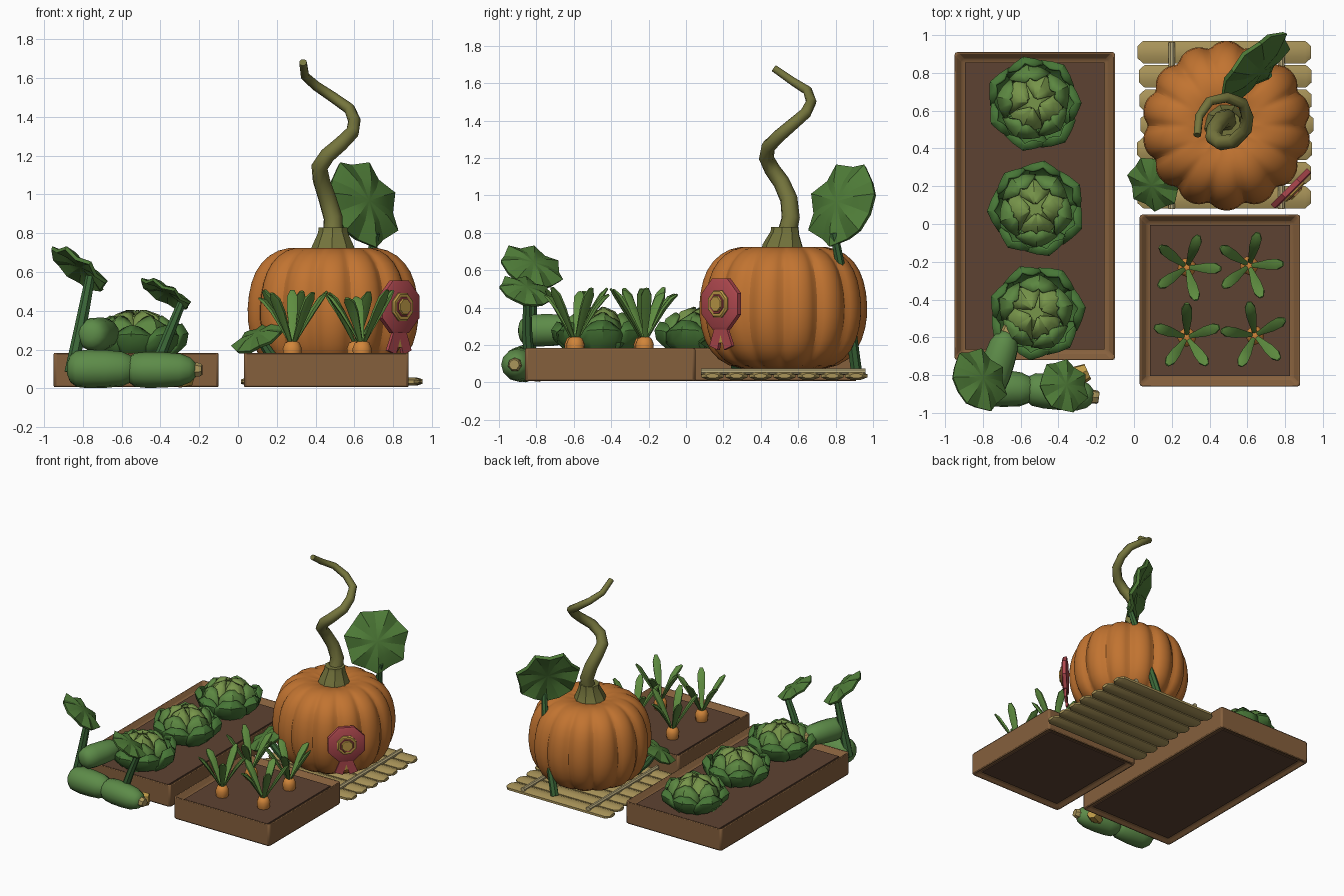
import bpy, bmesh, random
from math import sin, cos, pi, radians
from mathutils import Vector

if "Cube" in bpy.data.objects:
    bpy.data.objects.remove(bpy.data.objects["Cube"])

random.seed(4)


def mat(name, hexcol):
    m = bpy.data.materials.new(name)
    lin = [(int(hexcol[i:i + 2], 16) / 255) ** 2.2 for i in (0, 2, 4)]
    m.diffuse_color = (*lin, 1)
    m.use_nodes = True
    m.node_tree.nodes["Principled BSDF"].inputs["Base Color"].default_value = m.diffuse_color
    return m


WOOD, SOIL = mat("wood", "84603F"), mat("soil", "5E4435")
STRAW, PALE = mat("straw", "A8935A"), mat("pale_straw", "B5A77A")
ORANGE, CARROT = mat("pumpkin_orange", "C07334"), mat("carrot_orange", "D0843C")
STEM, LEAF, STALK = mat("stem", "74743F"), mat("leaf", "4F7A3A"), mat("stalk", "3F6A3C")
OUTER, MIDDLE, INNER = mat("outer_leaf", "487539"), mat("middle_leaf", "5C8643"), mat("inner_leaf", "76934B")
GREENS, MARROW = mat("carrot_greens", "5F8C42"), mat("courgette", "5D8A4A")
RED, GOLD = mat("ribbon_red", "AE4A50"), mat("gold", "BC9848")


def finish(bm, name, mats, angle=35):
    bmesh.ops.recalc_face_normals(bm, faces=bm.faces)
    me = bpy.data.meshes.new(name)
    bm.to_mesh(me)
    bm.free()
    for m in mats if isinstance(mats, list) else [mats]:
        me.materials.append(m)
    me.shade_smooth()
    me.set_sharp_from_angle(angle=radians(angle))
    ob = bpy.data.objects.new(name, me)
    bpy.context.collection.objects.link(ob)
    return ob


def loft(bm, rings):
    """Skin closed rings of equal length and cap both ends."""
    vs = [[bm.verts.new(p) for p in r] for r in rings]
    n = len(vs[0])
    for a, b in zip(vs, vs[1:]):
        for i in range(n):
            bm.faces.new((a[i], a[(i + 1) % n], b[(i + 1) % n], b[i]))
    bm.faces.new(vs[0][::-1])
    bm.faces.new(vs[-1])


def tube(bm, pts, radii, sides=8, flat=1.0, side=(1, 0.13, 0.07)):
    pts, s, rings = [Vector(p) for p in pts], Vector(side), []
    for i, (p, r) in enumerate(zip(pts, radii)):
        t = (pts[min(i + 1, len(pts) - 1)] - pts[max(i - 1, 0)]).normalized()
        s = (s - t * s.dot(t)).normalized()
        n = t.cross(s)
        rings.append([p + s * r * cos(2 * pi * (k + .5) / sides) + n * r * flat * sin(2 * pi * (k + .5) / sides)
                      for k in range(sides)])
    loft(bm, rings)


def tube_part(name, m, *args, angle=35, **kw):
    bm = bmesh.new()
    tube(bm, *args, **kw)
    return finish(bm, name, m, angle)


def box(bm, x0, x1, y0, y1, z0, z1):
    bmesh.ops.create_cube(bm, size=1)
    for v in bm.verts:
        v.co = ((x0 + x1) / 2 + v.co.x * (x1 - x0), (y0 + y1) / 2 + v.co.y * (y1 - y0),
                (z0 + z1) / 2 + v.co.z * (z1 - z0))


# Raised beds: framed box with recessed soil
def bed(name, x0, x1, y0, y1):
    bm = bmesh.new()
    box(bm, x0, x1, y0, y1, 0, .19)
    bm.normal_update()
    for f in [f for f in bm.faces if abs(f.normal.z) > .5]:
        dz = -.045 if f.normal.z > 0 else .03
        bmesh.ops.inset_region(bm, faces=[f], thickness=.06)
        bmesh.ops.translate(bm, verts=f.verts, vec=(0, 0, dz))
    ob = finish(bm, name + "_frame", WOOD)
    mod = ob.modifiers.new("bevel", "BEVEL")
    mod.width, mod.segments = .014, 2
    bm = bmesh.new()
    box(bm, x0 + .055, x1 - .055, y0 + .055, y1 - .055, .022, .155)
    finish(bm, name + "_soil", SOIL)


bed("cabbage_bed", -.95, -.10, -.72, .91)
bed("carrot_bed", .03, .88, -.86, .05)

# Slatted straw mat with two binding rods
bm = bmesh.new()
for i in range(7):
    y, a, b = .142 + i * .128, .025 + random.uniform(-.01, .01), .945 + random.uniform(-.01, .01)
    tube(bm, [(a, y, .035), (a + .03, y, .035), (b - .03, y, .035), (b, y, .035)],
         [.035, .064, .064, .035], 8, .36, (0, 1, 0))
finish(bm, "mat_slats", STRAW)
for x in (.2, .78):
    tube_part("mat_rod", PALE, [(x, .08, .058), (x, .96, .058)], [.018] * 2, 8)

# Ribbed pumpkin
C = Vector((.49, .52, 0))
profile = [(.02, .09), (.15, .065), (.30, .08), (.40, .165), (.445, .29), (.455, .41), (.435, .55),
           (.385, .65), (.29, .72), (.18, .73), (.09, .70), (.02, .68)]
RIBS, N = 14, 84
bm = bmesh.new()
loft(bm, [[C + Vector((cos(a) * r * k, sin(a) * r * k, z)) for a, k in
           [(2 * pi * j / N, .91 + .09 * abs(sin(pi * RIBS * j / N)) ** .6) for j in range(N)]]
          for r, z in profile])
pumpkin = finish(bm, "pumpkin", ORANGE, 60)
pumpkin.modifiers.new("smooth", "SUBSURF").levels = 1
pumpkin.modifiers["smooth"].render_levels = 1

# Stem collar and curling stem
tube_part("stem_collar", STEM, [(.49, .52, .69), (.49, .52, .73), (.49, .53, .80), (.49, .53, .83)],
          [.125, .11, .078, .075], 9)
curl = [(.49, .54, .80), (.49, .56, .88), (.46, .55, .98), (.43, .51, 1.07), (.42, .46, 1.14), (.46, .43, 1.20),
        (.53, .44, 1.26), (.59, .50, 1.32), (.60, .57, 1.38), (.575, .64, 1.44), (.49, .67, 1.50),
        (.40, .65, 1.56), (.345, .57, 1.61), (.335, .47, 1.68)]
tube_part("curling_stem", STEM, curl, [.053 - .0025 * i for i in range(14)], 8, angle=50)


# Broad lobed leaves on stalks
def broad_leaf(name, centre, normal, R, stalk, r):
    c, n = Vector(centre), Vector(normal).normalized()
    u = (Vector((0, 0, 1)) - n * n.z).normalized()
    w = n.cross(u)
    bm = bmesh.new()

    def ring(scale, h, wave):
        return [c + (u * cos(a) + w * sin(a)) * R * scale * (1 if k % 2 else .88)
                + n * R * (h + (wave if k % 2 else -wave)) for k in range(14) for a in [2 * pi * k / 14]]
    loft(bm, [ring(.05, -.05, 0), ring(.55, -.08, .03), ring(.96, -.18, .05), ring(1, -.08, .05),
              ring(.55, .07, .03), ring(.05, .10, 0)])
    finish(bm, name, LEAF, 25)
    tube_part(name + "_stalk", STALK, stalk, [r * 1.1, r, r * .8], 7)


broad_leaf("pumpkin_back_leaf", (.66, .82, .96), (.65, -.65, .33), .245,
           [(.53, .91, .06), (.64, .86, .45), (.71, .79, .80)], .028)
broad_leaf("pumpkin_low_leaf", (.10, .21, .275), (-.4, -.3, .8), .155,
           [(.26, .27, .08), (.17, .25, .17), (.11, .22, .26)], .028)
broad_leaf("courgette_tall_leaf", (-.81, -.82, .63), (.55, .3, .72), .18,
           [(-.86, -.84, .08), (-.81, -.83, .32), (-.76, -.82, .58)], .032)
broad_leaf("courgette_short_leaf", (-.365, -.855, .50), (.45, .25, .8), .15,
           [(-.42, -.84, .12), (-.36, -.85, .27), (-.29, -.85, .44)], .028)

# Courgettes, two on the ground and one leaning on the bed
def courgette(name, a, b, r):
    a, b = Vector(a), Vector(b)
    ts = [0, .04, .13, .3, .55, .78, .92, 1]
    tube_part(name, MARROW, [a.lerp(b, t) for t in ts],
              [r * k for k in (.3, .68, .93, 1, .98, .9, .68, .35)], 12, angle=50)
    d = (b - a).normalized()
    tube_part(name + "_stub", STRAW, [b - d * .03, b + d * .02, b + d * .03], [.04, .036, .028], 7)


courgette("courgette_left", (-.88, -.86, .1), (-.52, -.88, .1), .1)
courgette("courgette_right", (-.58, -.87, .095), (-.215, -.915, .095), .093)
courgette("courgette_top", (-.77, -.89, .275), (-.665, -.57, .285), .088)
tube_part("courgette_flower", GOLD, [(-.36, -.84, .06), (-.29, -.80, .055), (-.245, -.78, .055)],
          [.03, .055, .045], 7)

# Prize rosette with tails, facing front right
O, D, S = Vector((.835, .185, .42)), Vector((.7071, -.7071, 0)), Vector((.7071, .7071, 0))
for name, m, d0, d1, r in (("rosette_ruffle", RED, -.02, .015, .147), ("rosette_ring", GOLD, .01, .03, .078),
                           ("rosette_band", RED, .02, .034, .058), ("rosette_button", GOLD, .02, .042, .045)):
    tube_part(name, m, [O + D * d0, O + D * (d1 - .008), O + D * d1], [r, r, r * .9], 8, side=S)
for name, m, off, low in (("ribbon_tail_left", RED, -.055, .185), ("ribbon_tail_right", RED, .055, .185),
                          ("ribbon_tail_middle", GOLD, 0, .21)):
    a, b = O - Vector((0, 0, .08)), O + S * off - D * .01
    b.z = low
    tube_part(name, m, [a - D * .005, b], [.035, .045], 4, .3, S)

# Cabbages: three layers of cupped leaves round a core
layers = [(7, .56, [(.05, 0), (.17, .01), (.235, .07), (.245, .12), (.215, .165)]),
          (5, .66, [(.05, .03), (.16, .05), (.195, .12), (.175, .18), (.125, .215)]),
          (4, .85, [(.04, .05), (.14, .09), (.15, .16), (.10, .22), (.03, .245)])]
widths = [.55, .85, 1, .9, .45]
for ci, (cx, cy) in enumerate([(-.53, .64), (-.52, .08), (-.52, -.47)]):
    bm = bmesh.new()
    for li, (count, half, path) in enumerate(layers):
        for k in range(count):
            mid = 2 * pi * (k + .37 * li) / count + ci * .5
            grid = []
            for (r, z), wd in zip(path, widths):
                row = []
                for u in (-1, -.5, 0, .5, 1):
                    a, rr = mid + u * half * wd, r * (1 - .08 * abs(u)) + (.008 if u == 0 else 0) + .006 * (k % 2)
                    row.append(bm.verts.new((cx + rr * cos(a), cy + rr * sin(a), .16 + z - .015 * u * u)))
                grid.append(row)
            for p, q in zip(grid, grid[1:]):
                for i in range(4):
                    bm.faces.new((p[i], p[i + 1], q[i + 1], q[i])).material_index = li
    ob = finish(bm, "cabbage_leaves", [OUTER, MIDDLE, INNER], 40)
    ob.modifiers.new("thickness", "SOLIDIFY").thickness = .014
    tube_part("cabbage_core", INNER, [(cx, cy, .14 + h) for h in (0, .05, .12, .19, .23)],
              [.07, .12, .13, .10, .04], 10)

# Carrots: root tops with five spreading fronds
for cx, cy, turn in [(.28, -.23, 70), (.61, -.22, 75), (.28, -.60, 90), (.64, -.59, 100)]:
    tube_part("carrot_root", CARROT, [(cx, cy, z) for z in (.10, .17, .205, .235, .245)],
              [.03, .048, .05, .038, .018], 9, angle=50)
    bm = bmesh.new()
    for k in range(5):
        a = radians(turn + 72 * k)
        lift = random.uniform(-.03, .02)
        pts = [(.008, .225), (.055, .31), (.105, .395), (.15, .46 + lift / 2), (.18, .49 + lift)]
        tube(bm, [(cx + r * cos(a), cy + r * sin(a), z) for r, z in pts],
             [.011, .020, .031, .032, .013], 6, .45, (-sin(a), cos(a), 0))
    finish(bm, "carrot_greens", GREENS)
